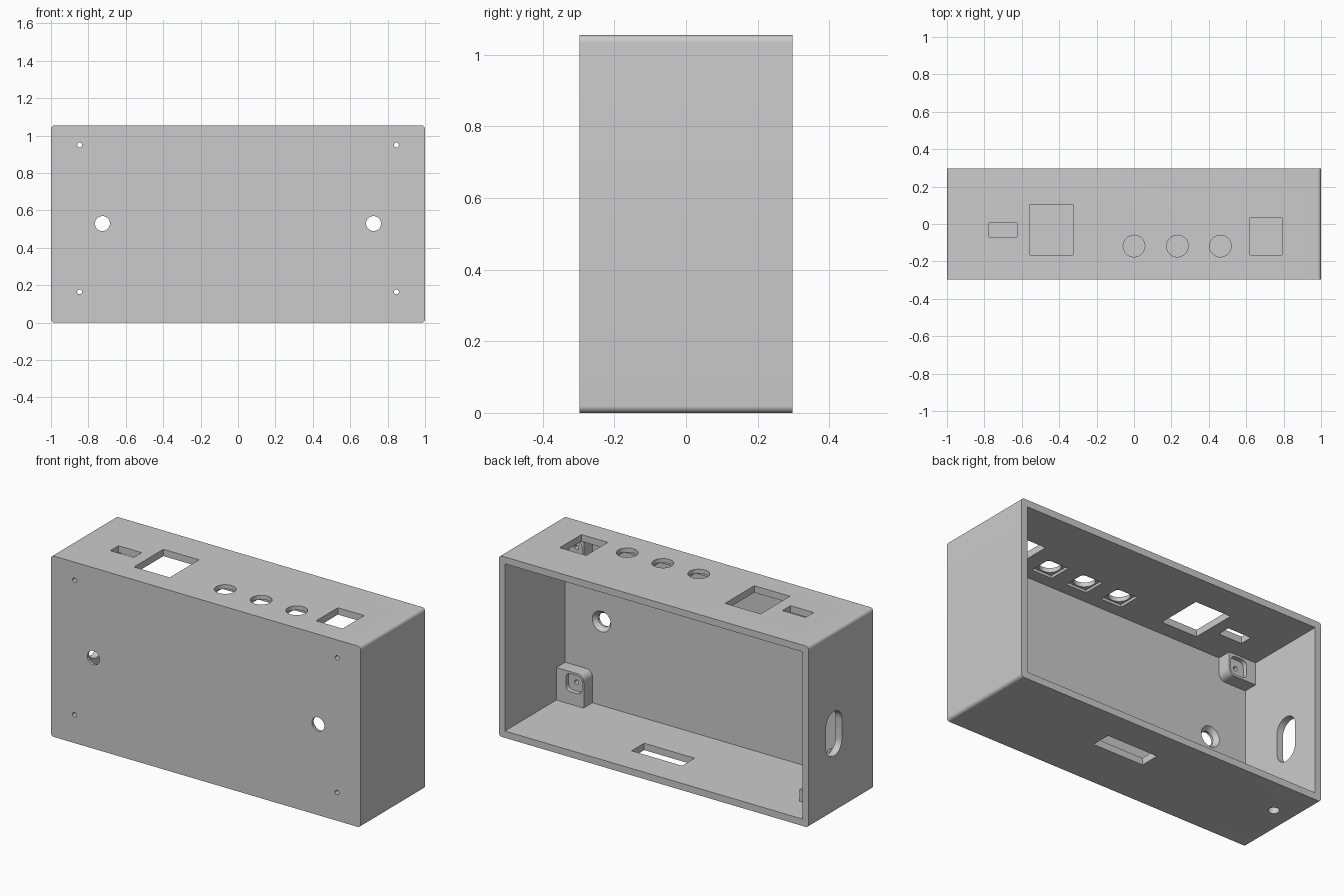
import bpy, bmesh, math

cube = bpy.data.objects.get("Cube")
if cube:
    bpy.data.objects.remove(cube, do_unlink=True)

grey = bpy.data.materials.new("light_grey_plastic")
grey.use_nodes = True
grey.diffuse_color = (0.6, 0.6, 0.6, 1)
grey.node_tree.nodes["Principled BSDF"].inputs["Base Color"].default_value = (0.6, 0.6, 0.6, 1)

W, D, H, T = 1.0, 0.297, 1.055, 0.04   # half width, half depth, height, wall


def prism(name, axis, center, half, span, r=0.0, flare=1.0, seg=8):
    """Rounded rectangle extruded along an axis; flare scales the far end."""
    (cu, cv), (hu, hv) = center, half
    outline = []
    for i, (su, sv) in enumerate(((1, 1), (-1, 1), (-1, -1), (1, -1))):
        for k in range(seg + 1 if r else 1):
            a = math.pi / 2 * (i + k / seg)
            p = (su * (hu - r) + r * math.cos(a), sv * (hv - r) + r * math.sin(a))
            if not outline or math.dist(p, outline[-1]) > 1e-5:
                outline.append(p)
    if math.dist(outline[0], outline[-1]) < 1e-5:
        outline.pop()
    bm = bmesh.new()
    rings = []
    for w, s in zip(span, (1.0, flare)):
        ring = []
        for u, v in outline:
            u, v = cu + u * s, cv + v * s
            co = {"X": (w, u, v), "Y": (u, w, v), "Z": (u, v, w)}[axis]
            ring.append(bm.verts.new(co))
        rings.append(ring)
        bm.faces.new(ring)
    a, b = rings
    n = len(a)
    for i in range(n):
        j = (i + 1) % n
        bm.faces.new((a[i], a[j], b[j], b[i]))
    bmesh.ops.recalc_face_normals(bm, faces=bm.faces)
    mesh = bpy.data.meshes.new(name)
    bm.to_mesh(mesh)
    bm.free()
    mesh.materials.append(grey)
    obj = bpy.data.objects.new(name, mesh)
    bpy.context.collection.objects.link(obj)
    return obj


def combine(operation, other):
    """Apply a boolean to the case, then drop the helper solid."""
    other.hide_render = True
    mod = case.modifiers.new("shape", "BOOLEAN")
    mod.operation = operation
    mod.solver = "EXACT"
    mod.object = other
    bpy.ops.object.modifier_apply(modifier=mod.name)
    bpy.data.objects.remove(other, do_unlink=True)


def cut(*args, **kw):
    combine("DIFFERENCE", prism("cutter", *args, **kw))


def add(*args, **kw):
    combine("UNION", prism("addition", *args, **kw))


def disc(r):
    return dict(half=(r, r), r=r)


# Shell, open at the back
case = prism("enclosure_case", "Y", (0, H / 2), (W, H / 2), (-D, D), r=0.02)
bpy.context.view_layer.objects.active = case
case.select_set(True)
cut("Y", (0, H / 2), (W - T, H / 2 - T), (T - D, D + 0.1))

# Corner screw posts with recessed pads
for sx in (-1, 1):
    for low in (True, False):
        z_mid, z_hole = (0.12, 0.165) if low else (H - 0.12, H - 0.108)
        z_hole = 0.165 if low else H - 0.165 + 0.06
        z_edge = z_hole + 0.065 if low else z_hole - 0.065
        z_wall = 0.01 if low else H - 0.01
        z_mid, hz = (z_edge + z_wall) / 2, abs(z_edge - z_wall) / 2
        add("Y", (sx * 0.888, z_mid), (0.105, hz), (-D + 0.01, -0.176), r=0.04)
        pad = (sx * 0.847, z_hole)
        cut("Y", pad, (0.052, 0.052), (-0.202, -0.1), r=0.03)
        cut("Y", pad, span=(-0.4, -0.1), **disc(0.013))

    # Keyhole mounts flaring inward
    mount = (sx * 0.725, 0.53)
    cut("Y", mount, span=(-0.4, -0.1), **disc(0.04))
    cut("Y", mount, span=(-D + 0.015, -D + T + 0.005), flare=1.6, **disc(0.04))

# Top openings: switch, display, socket
for x0, x1, y0, y1 in ((-0.775, -0.625, -0.07, 0.005),
                       (-0.555, -0.325, -0.165, 0.105),
                       (0.62, 0.79, -0.165, 0.035)):
    cut("Z", ((x0 + x1) / 2, (y0 + y1) / 2), ((x1 - x0) / 2, (y1 - y0) / 2),
        (H - 0.06, H + 0.1))

# Button holes with square recesses beneath
for x in (0.0, 0.232, 0.462):
    cut("Z", (x, -0.118), span=(H - 0.1, H + 0.1), **disc(0.058))
    cut("Z", (x, -0.118), (0.066, 0.066), (H - T - 0.02, H - T + 0.015))

# Floor slot, small boss with a hole, and side slot
cut("Z", (0.107, 0.058), (0.163, 0.058), (-0.1, 0.1))
add("Z", (-0.87, 0.074), (0.05, 0.05), (0.01, 0.11))
cut("Z", (-0.87, 0.074), span=(-0.1, 0.2), **disc(0.03))
cut("X", (0.065, 0.46), (0.073, 0.13), (-1.1, -0.9), r=0.073)

bpy.ops.object.shade_smooth_by_angle(angle=math.radians(30))
